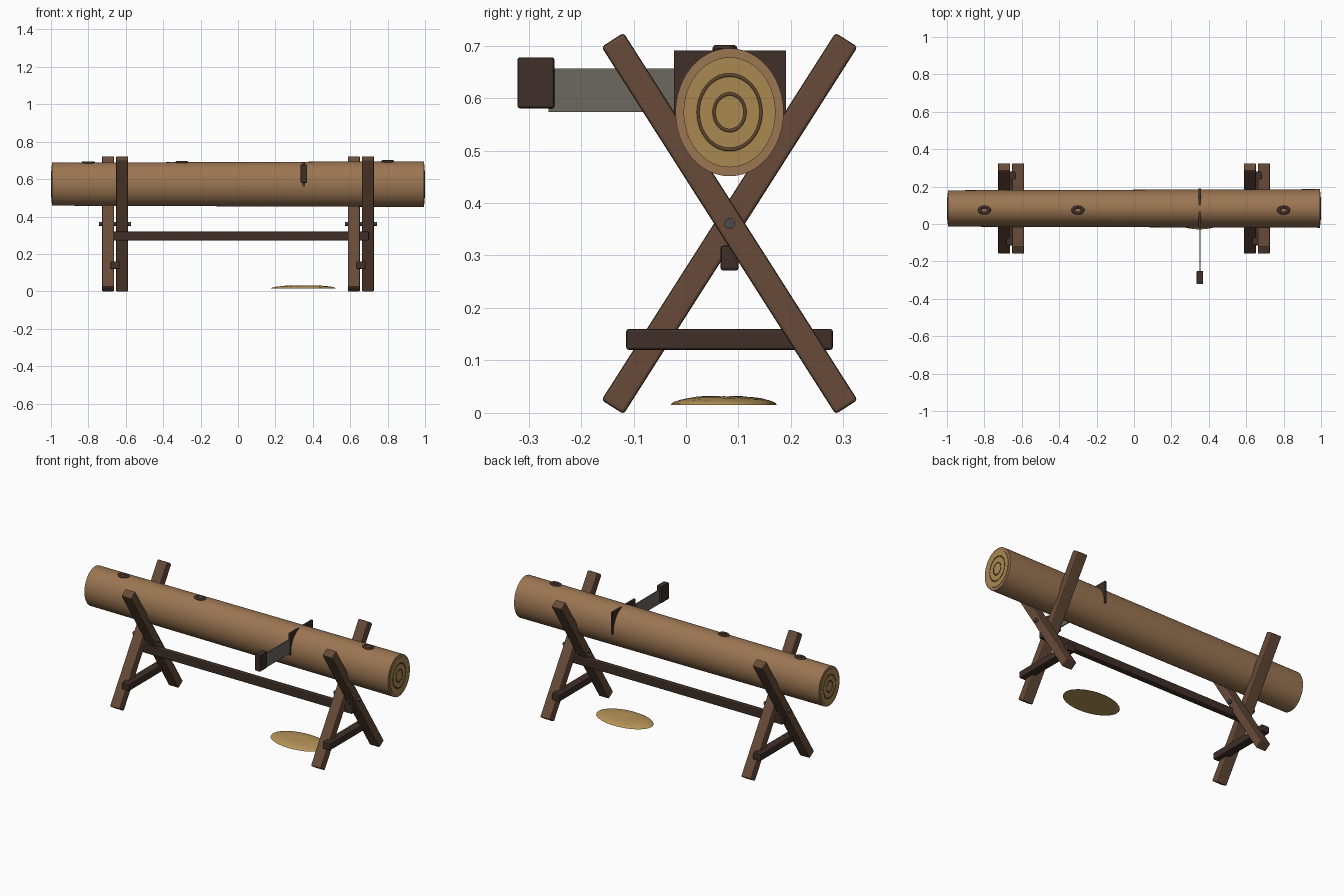
import bpy, bmesh, math, random
from mathutils import Matrix

if "Cube" in bpy.data.objects:
    bpy.data.objects.remove(bpy.data.objects["Cube"])

random.seed(3)
CY, CZ = 0.083, 0.573          # log axis
HALF_PI = math.pi / 2


def material(name, rgb):
    m = bpy.data.materials.new(name)
    m.diffuse_color = (*rgb, 1)
    m.use_nodes = True
    m.node_tree.nodes["Principled BSDF"].inputs["Base Color"].default_value = m.diffuse_color
    return m


BARK = material("bark", (0.33, 0.18, 0.085))
LEG = material("leg_wood", (0.135, 0.07, 0.04))
DARK = material("dark_wood", (0.05, 0.028, 0.021))
CUT = material("cut_wood", (0.40, 0.25, 0.085))
RING = material("ring_wood", (0.11, 0.06, 0.025))
STEEL = material("steel", (0.15, 0.14, 0.12))
BOLT = material("bolt_metal", (0.07, 0.07, 0.07))
DUST = material("sawdust_tan", (0.48, 0.30, 0.10))


def finish(name, bm, mat, smooth=False):
    bmesh.ops.recalc_face_normals(bm, faces=bm.faces)
    me = bpy.data.meshes.new(name)
    bm.to_mesh(me)
    bm.free()
    me.materials.append(mat)
    ob = bpy.data.objects.new(name, me)
    bpy.context.collection.objects.link(ob)
    if smooth:
        bpy.context.view_layer.objects.active = ob
        ob.select_set(True)
        bpy.ops.object.shade_smooth_by_angle(angle=math.radians(40))
        ob.select_set(False)
    return ob


def box(name, loc, size, mat, bevel=0.0, tilt=0.0):
    bm = bmesh.new()
    bmesh.ops.create_cube(bm, size=1, matrix=Matrix.Diagonal((*size, 1)))
    if bevel:
        bmesh.ops.bevel(bm, geom=bm.edges[:], offset=bevel, segments=2,
                        affect='EDGES', profile=0.5)
    bm.transform(Matrix.Translation(loc) @ Matrix.Rotation(tilt, 4, 'X'))
    return finish(name, bm, mat)


def rod(name, loc, length, r1, r2, mat, squash=(1, 1), seg=48):
    """Tapered rod along x; r1 at -x end, r2 at +x end, squash scales y and z."""
    bm = bmesh.new()
    bmesh.ops.create_cone(bm, cap_ends=True, segments=seg, radius1=r1, radius2=r2,
                          depth=length, matrix=Matrix.Rotation(HALF_PI, 4, 'Y'))
    bm.transform(Matrix.Translation(loc) @ Matrix.Diagonal((1, *squash, 1)))
    return finish(name, bm, mat, True)


def torus(name, loc, major, minor, scale, mat, rot=Matrix()):
    bm = bmesh.new()
    n, m = 40, 10
    grid = []
    for i in range(n):
        a = 2 * math.pi * i / n
        row = []
        for j in range(m):
            b = 2 * math.pi * j / m
            r = major + minor * math.cos(b)
            row.append(bm.verts.new((r * math.cos(a), r * math.sin(a), minor * math.sin(b))))
        grid.append(row)
    for i in range(n):
        for j in range(m):
            k, l = (i + 1) % n, (j + 1) % m
            bm.faces.new((grid[i][j], grid[k][j], grid[k][l], grid[i][l]))
    bm.transform(Matrix.Translation(loc) @ Matrix.Diagonal((*scale, 1)) @ rot)
    return finish(name, bm, mat, True)


# Log with cut end faces and growth rings
rod("log", (0, CY, CZ), 1.99, 0.115, 0.122, BARK, (0.845, 1))
turn = Matrix.Rotation(HALF_PI, 4, 'Y')
for side, end in ((-1, "left"), (1, "right")):
    k = 1 if side > 0 else 0.95
    rod(f"{end}_end_face", (side * 0.99, CY, CZ), 0.016, 0.105 * k, 0.105 * k, CUT, (0.835, 1))
    for i, r in enumerate((0.071, 0.035)):
        torus(f"{end}_growth_ring_{i + 1}", (side * 0.9975, CY, CZ), r * k, 0.0035,
              (0.7, 0.845, 1), RING, turn)

# Knots on top of the log
for i, x in enumerate((-0.8, -0.3, 0.8)):
    top = CZ + 0.1185 + 0.0035 * x
    torus(f"knot_{i + 1}", (x, 0.074, top), 0.025, 0.010, (1, 0.68, 0.7), DARK)

# Trestles: crossed legs, pivot bolt and lower brace
TILT = math.radians(32.5)
for tx, side in ((-0.6575, "left"), (0.6575, "right")):
    box(f"{side}_leg_rising_back", (tx - 0.0375, CY, 0.361), (0.065, 0.05, 0.83), LEG, 0.006, -TILT)
    box(f"{side}_leg_rising_front", (tx + 0.0375, CY, 0.361), (0.065, 0.05, 0.83), LEG, 0.006, TILT)
    rod(f"{side}_pivot_bolt", (tx, CY, 0.361), 0.17, 0.0105, 0.0105, BOLT, seg=20)
    box(f"{side}_brace", (tx, CY, 0.14), (0.05, 0.394, 0.04), DARK, 0.005)

# Long stretcher between the trestles
box("stretcher", (0, CY, 0.295), (1.40, 0.035, 0.048), DARK, 0.006)

# Saw stuck in its cut
box("saw_cut", (0.352, 0.084, 0.626), (0.012, 0.213, 0.13), DARK)
box("saw_blade", (0.352, -0.08, 0.615), (0.006, 0.364, 0.083), STEEL)
box("saw_handle", (0.352, -0.286, 0.629), (0.034, 0.07, 0.097), DARK, 0.004)

# Sawdust heap: low flat-bottomed mound
bm = bmesh.new()
bmesh.ops.create_uvsphere(bm, u_segments=32, v_segments=16, radius=1)
for v in bm.verts:
    x, y, z = v.co
    z = 0 if z < 0.01 else min(z, 0.9) * random.uniform(0.92, 1.05)
    v.co = (0.35 + 0.174 * x, 0.072 + 0.101 * y, 0.015 + 0.018 * z)
finish("sawdust_heap", bm, DUST, True)
